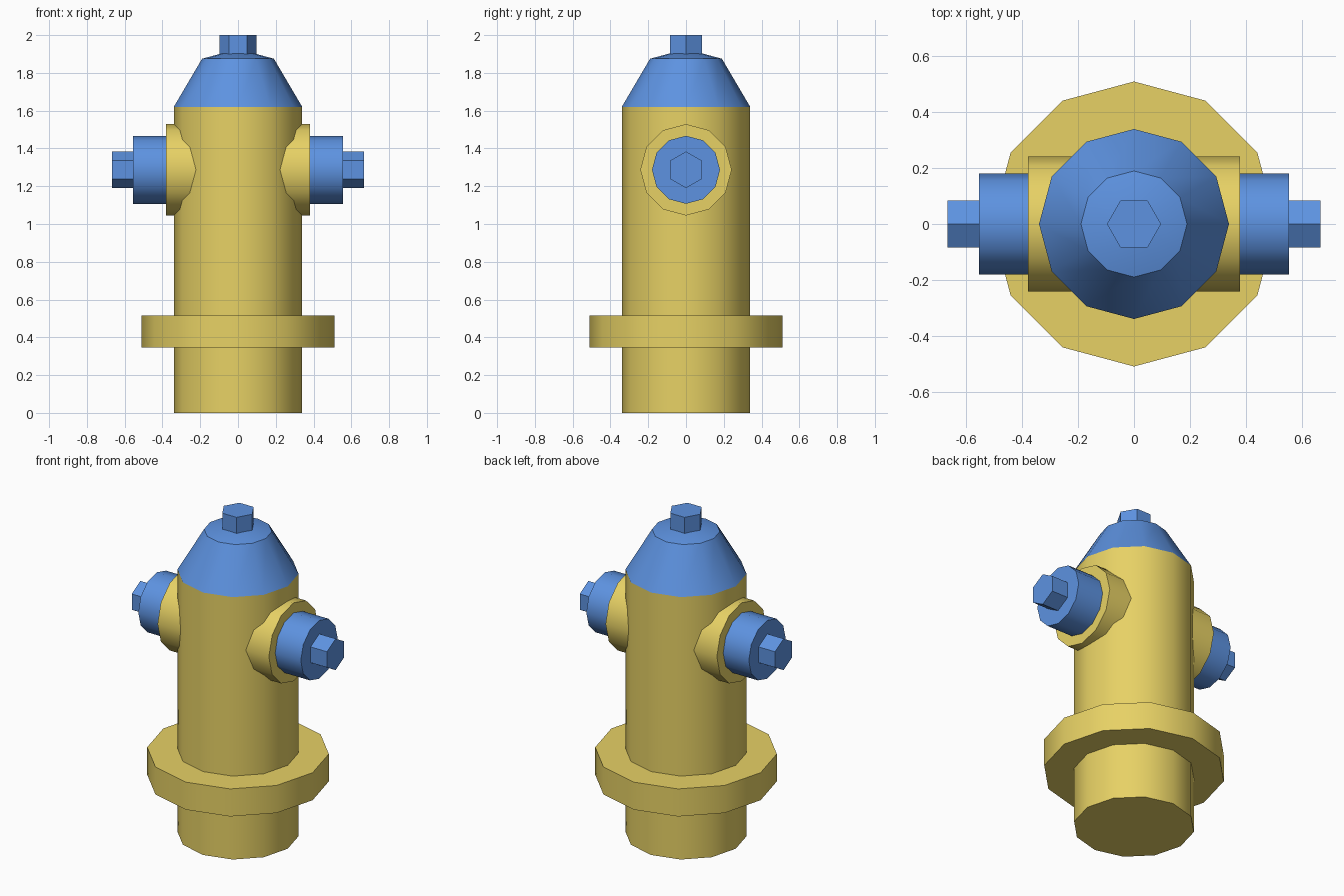
import bpy, bmesh
from math import radians, cos, sin, tau
from mathutils import Matrix

if "Cube" in bpy.data.objects:
    bpy.data.objects.remove(bpy.data.objects["Cube"])


def material(name, color):
    m = bpy.data.materials.new(name)
    m.diffuse_color = color
    m.use_nodes = True
    m.node_tree.nodes["Principled BSDF"].inputs["Base Color"].default_value = m.diffuse_color
    return m


YELLOW = material("yellow_paint", (0.80, 0.64, 0.13, 1))
BLUE = material("blue_paint", (0.11, 0.29, 0.75, 1))


def lathe(name, profile, sides, mat, bottom=True, top=True):
    """Spin (radius, height) points around z into a faceted solid."""
    bm = bmesh.new()
    rings = [[bm.verts.new((r * cos(tau * i / sides), r * sin(tau * i / sides), z))
              for i in range(sides)] for r, z in profile]
    for a, b in zip(rings, rings[1:]):
        for i in range(sides):
            j = (i + 1) % sides
            bm.faces.new((a[i], a[j], b[j], b[i]))
    if bottom:
        bm.faces.new(rings[0][::-1])
    if top:
        bm.faces.new(rings[-1])
    me = bpy.data.meshes.new(name)
    bm.to_mesh(me)
    bm.free()
    me.materials.append(mat)
    ob = bpy.data.objects.new(name, me)
    bpy.context.collection.objects.link(ob)
    bpy.ops.object.select_all(action='DESELECT')
    ob.select_set(True)
    bpy.context.view_layer.objects.active = ob
    bpy.ops.object.shade_smooth_by_angle(angle=radians(35))
    return ob


def side_lathe(name, profile, sides, mat, **kw):
    """Lathe lying along x at outlet height, mirrored to the other side."""
    ob = lathe(name, profile, sides, mat, **kw)
    ob.data.transform(Matrix.Translation((0, 0, 1.287)) @ Matrix.Rotation(radians(90), 4, 'Y'))
    ob.modifiers.new("mirror", 'MIRROR').use_mirror_merge = False
    return ob


# Barrel with ground flange
lathe("barrel", [(0.34, 0), (0.34, 0.345), (0.51, 0.345), (0.51, 0.515),
                 (0.34, 0.515), (0.34, 1.62)], 12, YELLOW, top=False)

# Bonnet and its operating nut
lathe("bonnet", [(0.34, 1.62), (0.19, 1.875), (0.09, 1.902)], 12, BLUE, bottom=False)
lathe("top_nut", [(0.097, 1.895), (0.097, 2.0)], 6, BLUE, bottom=False)

# Side outlets: collar, cap and nut
side_lathe("outlet_collars", [(0.242, 0.2), (0.242, 0.38)], 12, YELLOW, bottom=False)
side_lathe("outlet_caps", [(0.18, 0.38), (0.18, 0.555)], 12, BLUE, bottom=False)
side_lathe("outlet_nuts", [(0.097, 0.555), (0.097, 0.667)], 6, BLUE, bottom=False)
